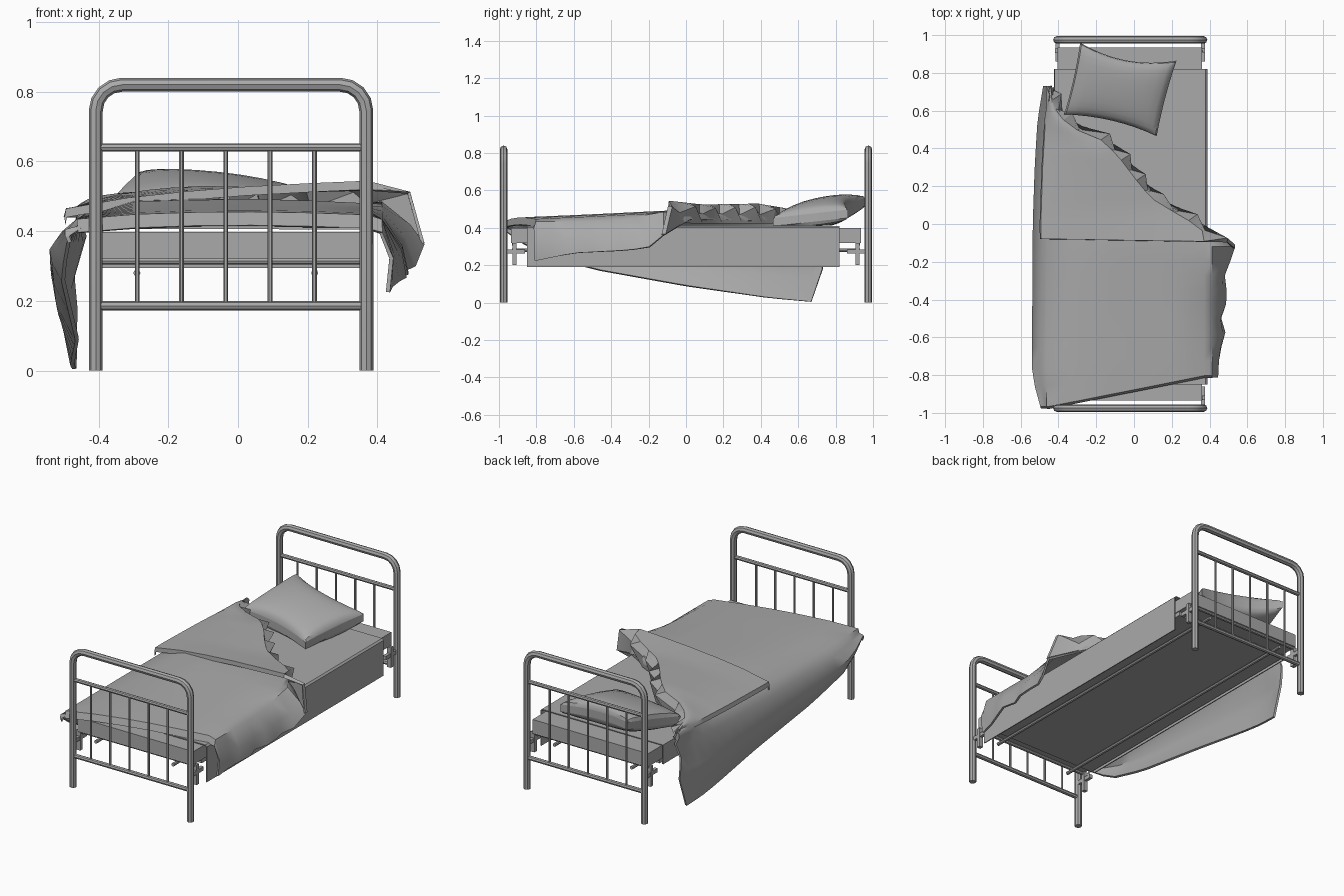
import bpy, bmesh, math
from mathutils import Vector

if "Cube" in bpy.data.objects:
    bpy.data.objects.remove(bpy.data.objects["Cube"])

CX = -0.02  # the frame is slightly left of centre
GREY = bpy.data.materials.new('grey')
GREY.diffuse_color = (0.4, 0.4, 0.4, 1)
GREY.use_nodes = True
GREY.node_tree.nodes["Principled BSDF"].inputs["Base Color"].default_value = GREY.diffuse_color


def interp(pts, t):
    if t <= pts[0][0]:
        return pts[0][1]
    for (a, p), (b, q) in zip(pts, pts[1:]):
        if t <= b:
            return p + (q - p) * (t - a) / (b - a)
    return pts[-1][1]


def finish(ob, angle):
    bpy.ops.object.select_all(action='DESELECT')
    ob.select_set(True)
    bpy.context.view_layer.objects.active = ob
    if ob.type == 'CURVE' or ob.modifiers:
        bpy.ops.object.convert(target='MESH')
    ob = bpy.context.object
    ob.data.materials.clear()
    ob.data.materials.append(GREY)
    bpy.ops.object.shade_smooth_by_angle(angle=math.radians(angle))
    return ob


def tube(name, pts, r, res=2):
    cu = bpy.data.curves.new(name, 'CURVE')
    cu.dimensions = '3D'
    cu.bevel_depth, cu.bevel_resolution, cu.use_fill_caps = r, res, True
    sp = cu.splines.new('POLY')
    sp.points.add(len(pts) - 1)
    for p, c in zip(sp.points, pts):
        p.co = (*c, 1)
    ob = bpy.data.objects.new(name, cu)
    bpy.context.collection.objects.link(ob)
    finish(ob, 35)


def box(name, x0, x1, y0, y1, z0, z1):
    bpy.ops.mesh.primitive_cube_add(size=1, location=((x0 + x1) / 2, (y0 + y1) / 2, (z0 + z1) / 2))
    ob = bpy.context.object
    ob.name = name
    ob.scale = (x1 - x0, y1 - y0, z1 - z0)
    return finish(ob, 20)


def cloth(name, rows, thick, angle=40):
    bm = bmesh.new()
    g = [[bm.verts.new(p) for p in row] for row in rows]
    for a, b in zip(g, g[1:]):
        for i in range(len(a) - 1):
            bm.faces.new((a[i], a[i + 1], b[i + 1], b[i]))
    me = bpy.data.meshes.new(name)
    bm.to_mesh(me)
    bm.free()
    ob = bpy.data.objects.new(name, me)
    bpy.context.collection.objects.link(ob)
    if thick:
        m = ob.modifiers.new('thickness', 'SOLIDIFY')
        m.thickness, m.offset = thick, 0
    return finish(ob, angle)


# Head and foot ends: hoop, cross bars, spindles
for s, end in ((-1, 'foot'), (1, 'head')):
    y, hw, top, rad = s * 0.975, 0.388, 0.82, 0.075
    right = [(hw - rad + rad * math.cos(a), top - rad + rad * math.sin(a))
             for a in [math.radians(d) for d in (0, 22.5, 45, 67.5, 90)]]
    half = [(hw, 0)] + right
    path = [(CX + x, y, z) for x, z in half] + [(CX - x, y, z) for x, z in reversed(half)]
    tube(end + '_hoop', path, 0.02)
    tube(end + '_upper_bar', [(CX - hw, y, 0.64), (CX + hw, y, 0.64)], 0.012)
    tube(end + '_lower_bar', [(CX - hw, y, 0.186), (CX + hw, y, 0.186)], 0.013)
    for i in range(5):
        x = CX - 0.015 + (i - 2) * 0.127
        tube(f'{end}_spindle_{i}', [(x, y, 0.19), (x, y, 0.64)], 0.007, 1)
    # Brackets joining the mattress frame to the end
    for sx in (-1, 1):
        bx = CX + sx * 0.385
        ya, yb = sorted((s * 0.905, s * 0.928))
        box(end + '_bracket', bx - 0.012, bx + 0.012, ya, yb, 0.20, 0.32)
        ya, yb = sorted((s * 0.86, s * 0.965))
        box(end + '_bracket_arm', bx - 0.01, bx + 0.01, ya, yb, 0.262, 0.285)
    tube(end + '_frame_rail', [(CX - 0.385, s * 0.922, 0.314), (CX + 0.385, s * 0.922, 0.314)], 0.01)
for sx in (-1, 1):
    x = CX - 0.015 + sx * 0.255
    tube('side_rail', [(x, -0.93, 0.28), (x, 0.93, 0.28)], 0.01)

# Mattress with a shallow base frame, and the sheet over it
box('mattress', -0.405, 0.36, -0.935, 0.935, 0.32, 0.398)
box('mattress_base', -0.40, 0.355, -0.85, 0.82, 0.295, 0.32)
prof = [(-0.42, 0.295), (-0.42, 0.408), (0.378, 0.408), (0.386, 0.40), (0.386, 0.19)]
cloth('sheet', [[(x, y, z) for x, z in reversed(prof)] for y in (0.82, -0.85)], 0.006, 15)

# Blanket: left edge, left hem, right hem and diagonal edge described along y
left_x = [(-.97, -.49), (-.8, -.535), (0, -.53), (.3, -.52), (.55, -.505), (.73, -.475)]
left_z = [(-.97, .385), (-.8, .27), (-.5, .18), (0, .09), (.45, .025), (.67, .005), (.73, .18)]
right_x = [(-.8, .43), (-.7, .44), (-.58, .48), (-.5, .455), (-.4, .49), (-.27, .475), (-.13, .53)]
right_z = [(-.8, .225), (-.6, .265), (-.3, .28), (-.18, .30), (-.12, .36)]
diag_x = [(-.07, .40), (0, .385), (.04, .30), (.15, .12), (.26, .03), (.38, -.06),
          (.48, -.17), (.52, -.30), (.6, -.38), (.75, -.43)]
top_z = [(-.97, .435), (-.5, .455), (-.1, .475), (.3, .47), (.75, .44)]


def blanket_row(yl, yr, foot, dz=0.0):
    xl, zl = interp(left_x, yl), interp(left_z, yl)
    drop = (0.42 - zl) / 0.41
    tuck = interp([(0, 0.085), (.68, 0.015)], yl)
    row = [(xl + tuck * drop, yl, zl + dz / 2),
           (xl + 0.2 * tuck * drop, yl, zl * 0.7 + 0.13 + dz / 2),
           (xl, yl, zl * 0.45 + 0.23 + dz / 2), (xl + 0.035, yl, zl * 0.12 + 0.365),
           (-0.46, yl, 0.43 + dz)]
    xr = 0.37 if foot else interp(diag_x, yr) - 0.03
    for k in range(1, 6):
        t = k / 5
        x, y = -0.46 + (xr + 0.46) * t, yl + (yr - yl) * t
        row.append((x, y, interp(top_z, y) + 0.012 * math.sin(math.pi * t) + dz))
    if foot:
        lift = interp([(-.4, 0), (-.12, .05)], yr)
        hx, hz = interp(right_x, yr), interp(right_z, yr)
        row += [(0.41, yr, 0.43 + lift + dz), ((hx + 0.43) / 2 + 0.01, yr, (hz + 0.42 + lift) / 2), (hx, yr, hz)]
    else:
        x, y, z = row[-1]
        row += [(x + 0.005, y, z - 0.01), (x + 0.008, y, z - 0.02), (x + 0.01, y, z - 0.03)]
    return row


rows = [blanket_row(-0.975, -0.81, True, -0.035)]
rows += [blanket_row(-0.965 + 0.915 * i / 9, -0.80 + 0.68 * i / 9, True) for i in range(10)]
rows += [blanket_row(y, y, False) for y in (0.02, 0.12, 0.22, 0.32, 0.42, 0.52, 0.6, 0.67, 0.73)]
cloth('blanket', [r[::-1] for r in rows][::-1], 0.012)

# Turned-back flap with a crumpled diagonal fold
rows = []
for i in range(17):
    y = -0.075 + 0.80 * max(i - 1, 0) / 15
    drop = 0.022 if i == 0 else 0
    zig = 0.02 if i % 2 else -0.02
    xd, xl = interp(diag_x, y), interp(left_x, y) + 0.04
    ze = interp([(-.07, .54), (.1, .52), (.4, .525), (.55, .50), (.75, .455)], y)
    row = [(xl - 0.005, y, 0.44 - drop)]
    for k in range(6):
        t = k / 5
        row.append((xl + (xd - 0.03 - xl) * t, y - 0.015 * t,
                    0.462 + (ze - 0.462) * t ** 0.7 + 0.008 * math.sin(math.pi * t) - drop))
    if i < 2:
        row += [(0.49, -0.095 + 0.02 * i, 0.51), (0.53, -0.13 + 0.02 * i, 0.365)]
    else:
        row += [(xd + zig * 0.8, y + zig * 0.8, ze - 0.035 + zig), (xd - 0.015 - zig * 0.7, y, 0.425)]
    rows.append(row)
cloth('blanket_flap', rows, 0.01, 30)

# Pillow: two cushioned faces between four tilted corners, edges pinched in, with a side wall
A, B, C, D = [Vector(p) for p in ((-.37, .58, .455), (.12, .465, .43), (.225, .865, .475), (-.285, .96, .54))]
N = 12
faces = {}
for side, bulge, rim in (('top', 0.065, 0.022), ('bottom', -0.05, -0.022)):
    rows = []
    for j in range(N + 1):
        row = []
        for i in range(N + 1):
            # Points crowd towards the rim so its steep sides are captured
            a = math.sin(math.pi * (i / N - 0.5))
            b = math.sin(math.pi * (j / N - 0.5))
            u = 0.5 + 0.5 * a * (1 - 0.03 * (1 - b * b))
            pinch = 0.24 if b > 0 else 0.13
            v = 0.5 + 0.5 * b * (1 - pinch * abs(b) * (1 - a * a))
            p = A.lerp(B, u).lerp(D.lerp(C, u), v)
            h = max(0, (1 - a * a) * (1 - b * b)) ** 0.35
            p.z = max(p.z + rim + bulge * h, 0.413)
            row.append(p)
        rows.append(row)
    faces[side] = rows


def rim_loop(rows):
    return (rows[0] + [r[-1] for r in rows[1:]] + rows[-1][-2::-1]
            + [r[0] for r in rows[-2::-1]])


cloth('pillow_top', faces['top'], 0)
cloth('pillow_bottom', [r[::-1] for r in faces['bottom']], 0)
cloth('pillow_side', [rim_loop(faces['bottom']), rim_loop(faces['top'])], 0)
